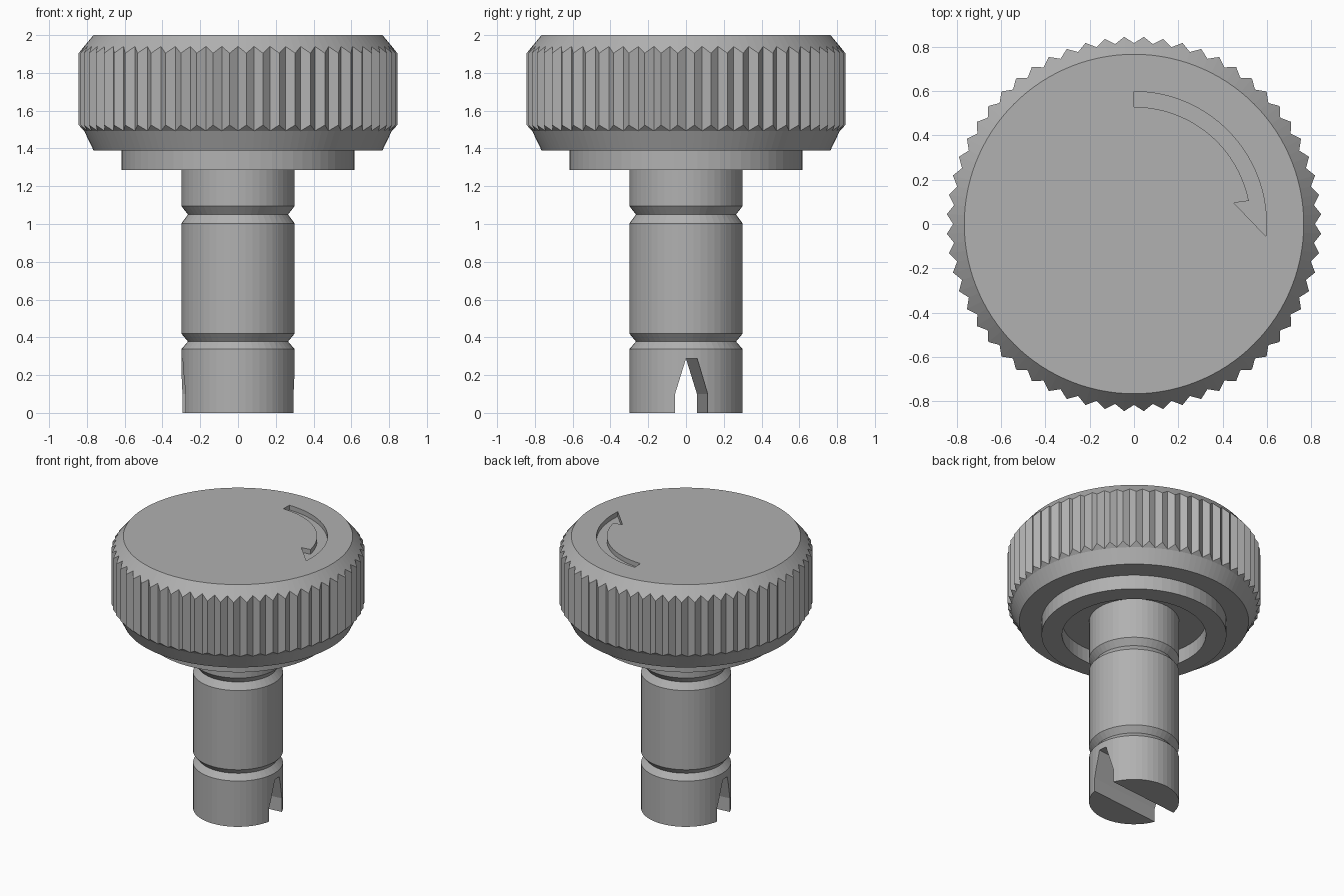
import bpy, bmesh
from math import sin, cos, pi, radians, atan2

if "Cube" in bpy.data.objects:
    bpy.data.objects.remove(bpy.data.objects["Cube"])

# Mid-dark grey shared by all parts
grey = bpy.data.materials.new("dark_grey")
grey.diffuse_color = (0.44, 0.44, 0.44, 1)
grey.use_nodes = True
grey.node_tree.nodes["Principled BSDF"].inputs["Base Color"].default_value = grey.diffuse_color


def finish(name, bm):
    bmesh.ops.remove_doubles(bm, verts=bm.verts, dist=1e-5)
    bmesh.ops.recalc_face_normals(bm, faces=bm.faces)
    mesh = bpy.data.meshes.new(name)
    bm.to_mesh(mesh)
    bm.free()
    mesh.materials.append(grey)
    obj = bpy.data.objects.new(name, mesh)
    bpy.context.collection.objects.link(obj)
    return obj


def lathe(name, profile, steps, closed=False):
    """Revolve (radius, z) points about z; open profiles get flat end caps."""
    bm = bmesh.new()
    rings = [[bm.verts.new((r * cos(2 * pi * i / steps), r * sin(2 * pi * i / steps), z))
              for i in range(steps)] for r, z in profile]
    pairs = list(zip(rings, rings[1:]))
    if closed:
        pairs.append((rings[-1], rings[0]))
    else:
        bm.faces.new(rings[0])
        bm.faces.new(rings[-1])
    for a, b in pairs:
        for i in range(steps):
            j = (i + 1) % steps
            bm.faces.new((a[i], a[j], b[j], b[i]))
    return finish(name, bm)


def prism(name, points, offset):
    """Extrude a closed 3D outline along an offset."""
    bm = bmesh.new()
    face = bm.faces.new([bm.verts.new(p) for p in points])
    ext = bmesh.ops.extrude_face_region(bm, geom=[face], use_keep_orig=True)
    bmesh.ops.translate(bm, vec=offset,
                        verts=[g for g in ext["geom"] if isinstance(g, bmesh.types.BMVert)])
    return finish(name, bm)


def boolean(obj, cutter, operation):
    mod = obj.modifiers.new("cut", 'BOOLEAN')
    mod.operation = operation
    mod.solver = 'EXACT'
    mod.object = cutter
    bpy.context.view_layer.objects.active = obj
    bpy.ops.object.modifier_apply(modifier=mod.name)
    bpy.data.objects.remove(cutter, do_unlink=True)


# Knob head: chamfered disc trimmed by a 60-tooth star
head = lathe("knob_head", [(0.765, 1.39), (0.814, 1.492), (0.87, 1.55),
                           (0.87, 1.874), (0.765, 2.0)], 120)
TEETH = 60
star = []
for i in range(TEETH * 2):
    r = 0.845 if i % 2 else 0.815
    a = pi * i / TEETH
    star.append((r * cos(a), r * sin(a), 1.3))
boolean(head, prism("tooth_cutter", star, (0, 0, 0.8)), 'INTERSECT')

# Engraved turning arrow
outer = [radians(90 - 95.3 * i / 24) for i in range(25)]
inner = [radians(11.4 + 78.6 * i / 20) for i in range(21)]
arrow = [(0.597 * cos(a), 0.597 * sin(a), 1.965) for a in outer]
arrow.append((0.45, 0.095, 1.965))
arrow += [(0.528 * cos(a), 0.528 * sin(a), 1.965) for a in inner]
boolean(head, prism("arrow_cutter", arrow, (0, 0, 0.1)), 'DIFFERENCE')

# Collar ring under the head
lathe("collar", [(0.48, 1.285), (0.617, 1.285), (0.617, 1.392), (0.48, 1.392)], 64, closed=True)

# Shaft with two V grooves
shaft = lathe("shaft", [(0.3, 0), (0.3, 0.337), (0.265, 0.378), (0.3, 0.42), (0.3, 1.003),
                        (0.265, 1.05), (0.3, 1.095), (0.3, 1.395)], 48)

# Tapered slot through the shaft tip, slightly turned about z
half = [(0.087, -0.1), (0.087, 0.1), (0.03, 0.287)]
section = [(-0.6, y, z) for y, z in half] + [(-0.6, -y, z) for y, z in reversed(half)]
slot = prism("slot_cutter", section, (1.2, 0, 0))
slot.rotation_euler.z = atan2(0.03, 0.3)
bpy.context.view_layer.update()
boolean(shaft, slot, 'DIFFERENCE')
